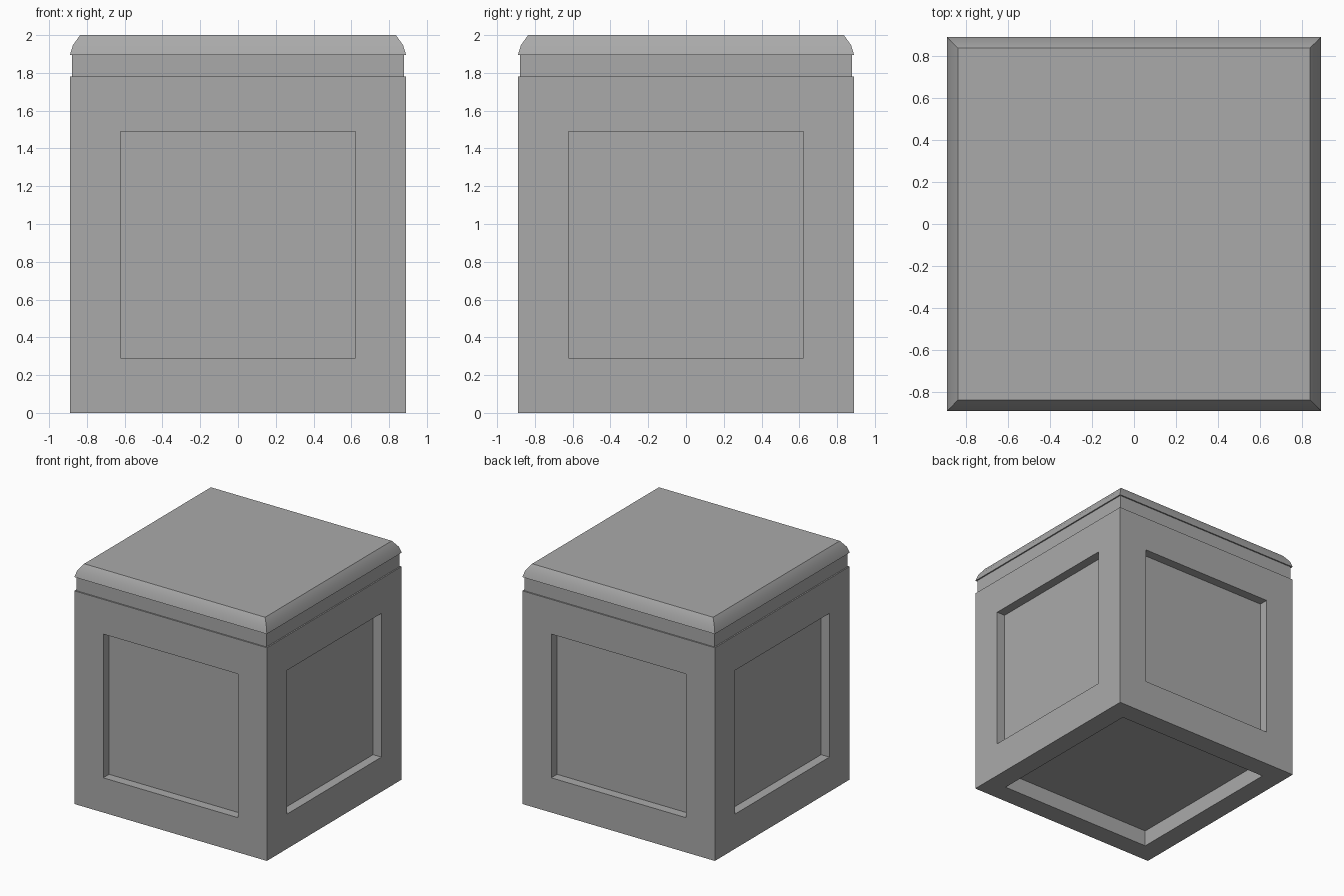
import bpy
import bmesh
from mathutils import Matrix

old = bpy.data.objects.get("Cube")
if old:
    bpy.data.objects.remove(old, do_unlink=True)

# Main sizes
HALF = 0.89
BODY_TOP = 1.78
LID_BASE = 1.895

grey = bpy.data.materials.new("plain grey")
grey.use_nodes = True
colour = (0.4, 0.4, 0.4, 1)
grey.diffuse_color = colour
grey.node_tree.nodes["Principled BSDF"].inputs["Base Color"].default_value = colour


def finish(name, bm):
    bmesh.ops.recalc_face_normals(bm, faces=bm.faces)
    mesh = bpy.data.meshes.new(name)
    bm.to_mesh(mesh)
    bm.free()
    mesh.materials.append(grey)
    obj = bpy.data.objects.new(name, mesh)
    bpy.context.collection.objects.link(obj)
    return obj


def box(half, bottom, top):
    bm = bmesh.new()
    size = (2 * half, 2 * half, top - bottom, 1)
    place = Matrix.Translation((0, 0, (bottom + top) / 2)) @ Matrix.Diagonal(size)
    bmesh.ops.create_cube(bm, size=1, matrix=place)
    return bm


def recess(bm, face, border, depth, z_scale=1):
    """Sink a straight-walled panel into a face."""
    normal = face.normal.copy()
    bmesh.ops.inset_region(bm, faces=[face], thickness=border, use_even_offset=True)
    mid = face.calc_center_median()
    for v in face.verts:
        v.co.z = mid.z + (v.co.z - mid.z) * z_scale
    floor = bmesh.ops.extrude_discrete_faces(bm, faces=[face])["faces"][0]
    bmesh.ops.translate(bm, verts=floor.verts, vec=-normal * depth)


# Body with sunken panels on the four sides and underneath
bm = box(HALF, 0, BODY_TOP)
bm.normal_update()
for face in list(bm.faces):
    if abs(face.normal.z) < 0.5:
        recess(bm, face, 0.268, 0.077, 0.965)
    elif face.normal.z < 0:
        recess(bm, face, 0.17, 0.135)
finish("body", bm)

# Slightly narrower neck between body and lid
finish("neck", box(0.879, BODY_TOP - 0.01, LID_BASE + 0.01))

# Lid: square rings following a rounded edge
profile = [(HALF, LID_BASE), (0.874, 1.947), (0.836, 2.0)]
bm = bmesh.new()
rings = [[bm.verts.new((x * h, y * h, z))
          for x, y in ((-1, -1), (1, -1), (1, 1), (-1, 1))]
         for h, z in profile]
for low, high in zip(rings, rings[1:]):
    for i in range(4):
        j = (i + 1) % 4
        bm.faces.new((low[i], low[j], high[j], high[i]))
bm.faces.new(rings[0][::-1])
bm.faces.new(rings[-1])
lid = finish("lid", bm)
bpy.ops.object.select_all(action="DESELECT")
bpy.context.view_layer.objects.active = lid
lid.select_set(True)
bpy.ops.object.shade_smooth_by_angle(angle=0.6)
